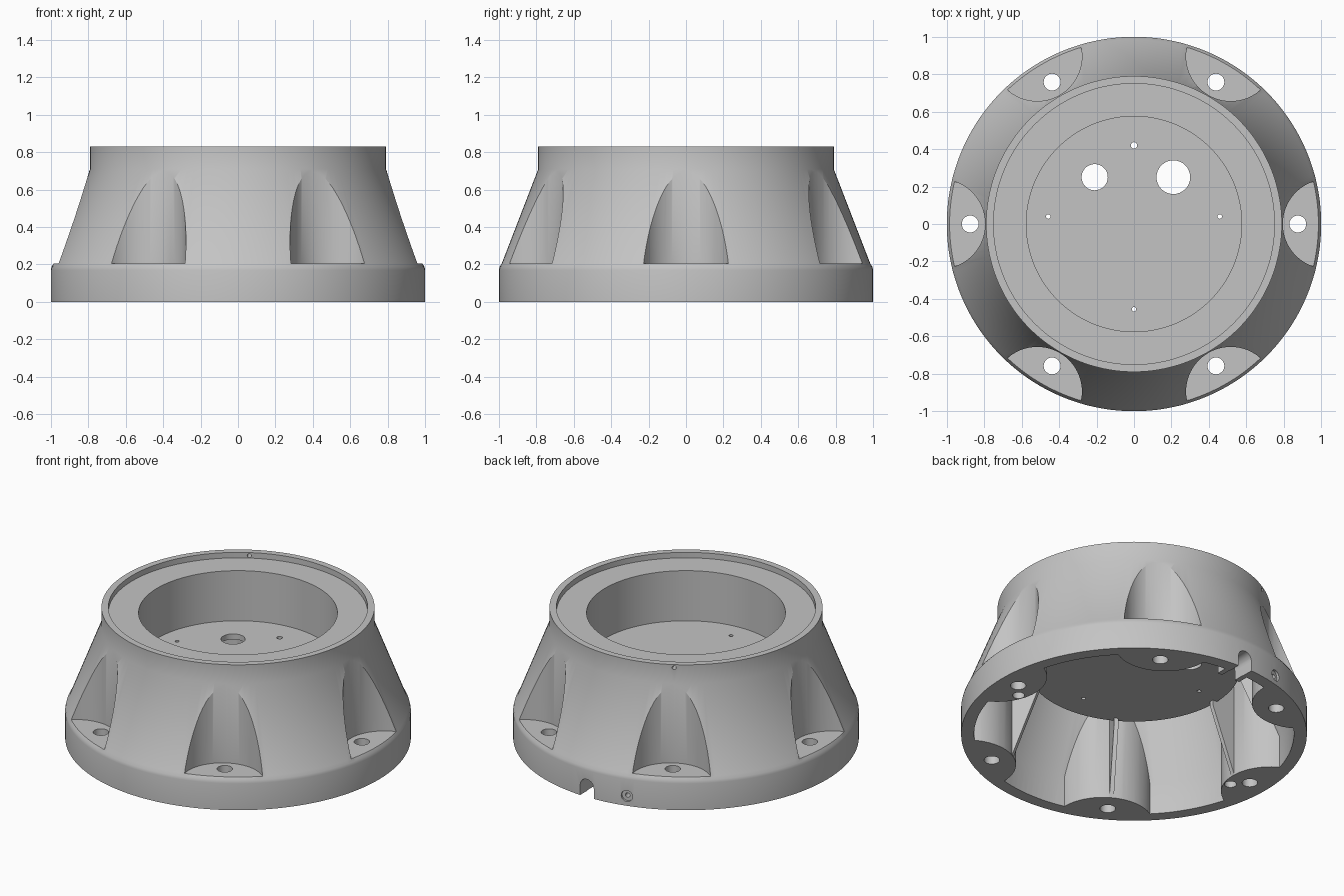
import bpy, bmesh
from math import pi, cos, sin, radians
from mathutils import Matrix, Vector

default = bpy.data.objects.get("Cube")
if default:
    bpy.data.objects.remove(default, do_unlink=True)

SIXTHS = [i * pi / 3 for i in range(6)]
POCKET_AXIS = 1.034   # distance of the pocket axes from the centre
POCKET_R = 0.239
FLOOR = 0.205         # height of the pocket floors


def finish(name, bm):
    bmesh.ops.recalc_face_normals(bm, faces=bm.faces)
    mesh = bpy.data.meshes.new(name)
    bm.to_mesh(mesh)
    bm.free()
    obj = bpy.data.objects.new(name, mesh)
    bpy.context.collection.objects.link(obj)
    return obj


def lathe(name, profile, steps=144):
    """Revolve a profile that starts and ends on the z axis."""
    bm = bmesh.new()
    verts = [bm.verts.new((r, 0, z)) for r, z in profile]
    edges = [bm.edges.new(pair) for pair in zip(verts, verts[1:])]
    bmesh.ops.spin(bm, geom=verts + edges, cent=(0, 0, 0), axis=(0, 0, 1),
                   angle=2 * pi, steps=steps)
    bmesh.ops.remove_doubles(bm, verts=bm.verts, dist=1e-4)
    return finish(name, bm)


def cylinders(name, items, segments=32):
    """Cylinders from (start, end, radius)."""
    bm = bmesh.new()
    for a, b, radius in items:
        a, b = Vector(a), Vector(b)
        turn = (b - a).to_track_quat('Z', 'Y').to_matrix().to_4x4()
        bmesh.ops.create_cone(bm, cap_ends=True, segments=segments, radius1=radius,
                              radius2=radius, depth=(b - a).length,
                              matrix=Matrix.Translation((a + b) / 2) @ turn)
    return finish(name, bm)


def upright(x, y, low, high, radius):
    return ((x, y, low), (x, y, high), radius)


def radial(degrees, inner, outer, z, radius):
    c, s = cos(radians(degrees)), sin(radians(degrees))
    return ((inner * c, inner * s, z), (outer * c, outer * s, z), radius)


def box(name, low, high):
    bm = bmesh.new()
    low, high = Vector(low), Vector(high)
    bmesh.ops.create_cube(bm, size=1, matrix=Matrix.Translation((low + high) / 2)
                          @ Matrix.Diagonal((*(high - low), 1)))
    return finish(name, bm)


def cut(target, tool):
    mod = target.modifiers.new("cut", 'BOOLEAN')
    mod.operation, mod.solver, mod.object = 'DIFFERENCE', 'EXACT', tool
    bpy.context.view_layer.objects.active = target
    bpy.ops.object.modifier_apply(modifier=mod.name)
    bpy.data.objects.remove(tool, do_unlink=True)


def around(radius, low, high, size):
    return [upright(radius * cos(a), radius * sin(a), low, high, size) for a in SIXTHS]


# Tapered housing with a rim, a ledge and a round recess
housing = lathe("housing", [
    (0, 0), (1, 0), (1, 0.17), (0.996, 0.188), (0.985, FLOOR), (0.79, 0.71),
    (0.79, 0.83), (0.75, 0.83), (0.75, 0.795), (0.575, 0.795), (0.575, 0.475), (0, 0.475)])

# Hollow underside, leaving the recess drum standing in it
hollow = lathe("hollow", [
    (0, -0.1), (0.925, -0.1), (0.925, 0.2), (0.735, 0.69), (0.735, 0.755),
    (0.615, 0.755), (0.615, 0.44), (0, 0.44)])

# Rounded bosses behind the pockets stay solid
cut(hollow, cylinders("bosses", around(POCKET_AXIS, 0, 1, POCKET_R + 0.05), 64))

# Thin sloping ribs joining the bosses to the drum
bm = bmesh.new()
rib = [(0.82, 0.005), (0.745, 0.005), (0.585, 0.41), (0.585, 0.46), (0.65, 0.8), (0.82, 0.8)]
for a in SIXTHS:
    sides = []
    for t in (-0.013, 0.013):
        sides.append([bm.verts.new((r * cos(a) - t * sin(a), r * sin(a) + t * cos(a), z))
                      for r, z in rib])
        bm.faces.new(sides[-1])
    for i in range(len(rib)):
        j = (i + 1) % len(rib)
        bm.faces.new((sides[0][i], sides[0][j], sides[1][j], sides[1][i]))
cut(hollow, finish("ribs", bm))

# Block behind the cable notch
cut(hollow, box("notch_block", (-0.08, 0.85, 0.003), (0.08, 1.1, 0.14)))
cut(housing, hollow)

# Six scooped pockets with bolt holes
cut(housing, cylinders("pockets", around(POCKET_AXIS, FLOOR, 1, POCKET_R), 96))
cut(housing, cylinders("bolt_holes", around(0.875, -0.1, 0.4, 0.045)))

# Cable, screw and pin holes
cut(housing, cylinders("holes", [
    upright(0.21, 0.25, 0.3, 0.6, 0.09),
    upright(-0.21, 0.25, 0.3, 0.6, 0.07),
    upright(0, 0.42, 0.3, 0.6, 0.017),
    upright(0, -0.455, 0.3, 0.6, 0.012),
    upright(0.458, 0.04, 0.3, 0.6, 0.012),
    upright(-0.458, 0.04, 0.3, 0.6, 0.012),
    upright(0.8, -0.085, -0.1, 0.1, 0.035),
    upright(-0.8, -0.085, -0.1, 0.1, 0.035),
    radial(120, 0.7, 0.9, 0.81, 0.012),
    radial(105, 0.85, 1.1, 0.062, 0.014)]))
cut(housing, cylinders("screw_seat", [radial(105, 0.985, 1.1, 0.062, 0.035)]))

# Arched cable notch at the back
cut(housing, box("notch", (-0.048, 0.8, -0.1), (0.048, 1.1, 0.065)))
cut(housing, cylinders("notch_arch", [radial(90, 0.8, 1.1, 0.065, 0.048)]))

# Plain grey finish
grey = bpy.data.materials.new("light_grey")
grey.use_nodes = True
colour = (0.55, 0.55, 0.55, 1)
grey.diffuse_color = colour
grey.node_tree.nodes["Principled BSDF"].inputs["Base Color"].default_value = colour
housing.data.materials.clear()
housing.data.materials.append(grey)
for face in housing.data.polygons:
    face.material_index = 0

bpy.ops.object.select_all(action='DESELECT')
housing.select_set(True)
bpy.context.view_layer.objects.active = housing
bpy.ops.object.shade_smooth_by_angle(angle=radians(30))
